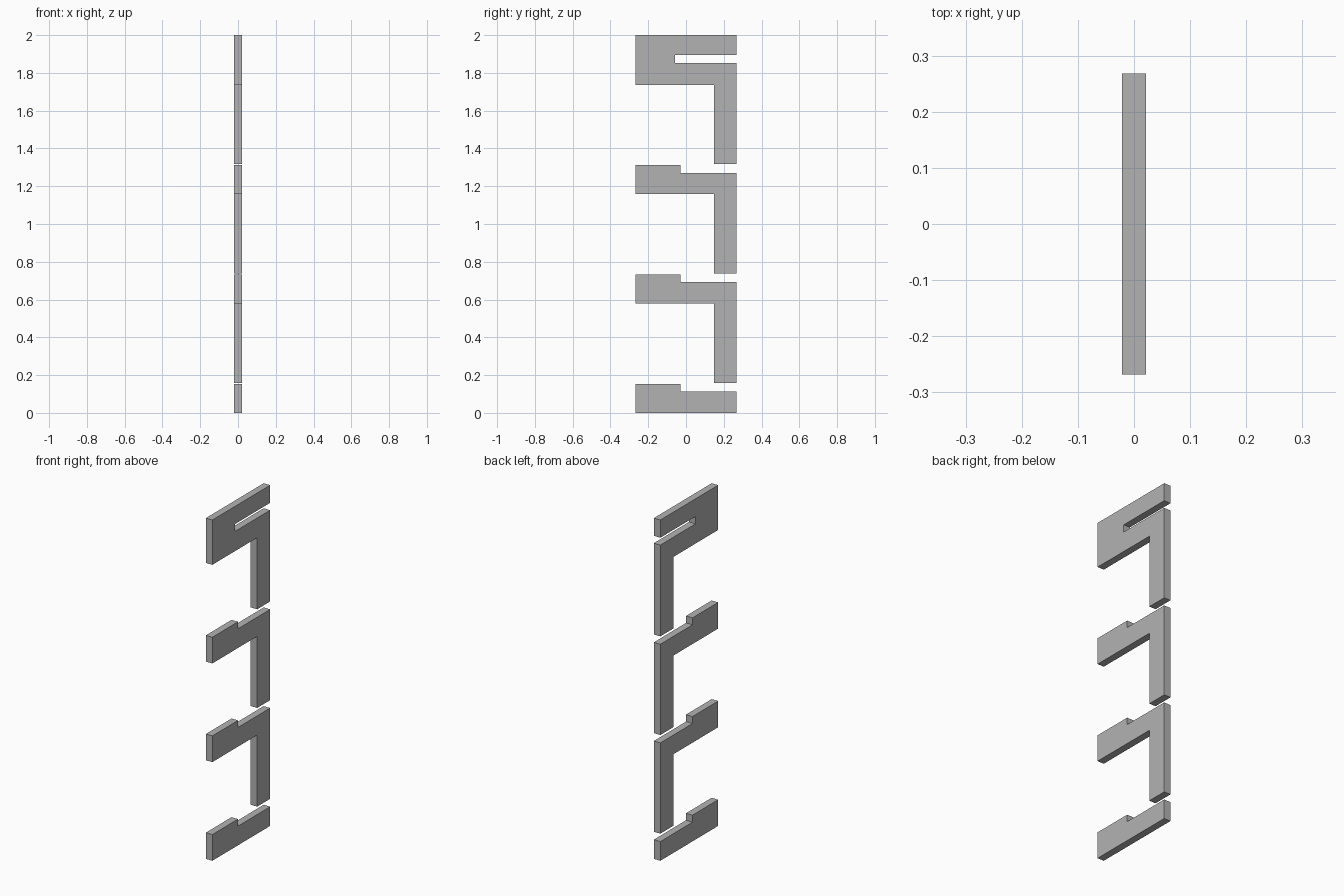
import bpy
import bmesh

cube = bpy.data.objects.get("Cube")
if cube:
    bpy.data.objects.remove(cube, do_unlink=True)

HALF = 0.021                  # half thickness
FRONT, BACK = -0.268, 0.268   # depth limits
LEG = 0.148                   # front face of the legs
STEP = -0.03                  # end of the raised front block
PITCH = 0.579                 # height between tiers

grey = bpy.data.materials.new("mid grey")
grey.use_nodes = True
colour = (0.45, 0.45, 0.45, 1)
grey.diffuse_color = colour
grey.node_tree.nodes["Principled BSDF"].inputs["Base Color"].default_value = colour


def plate(name, profile):
    """Extrude a closed (y, z) outline across the thickness."""
    bm = bmesh.new()
    face = bm.faces.new([bm.verts.new((-HALF, y, z)) for y, z in profile])
    out = bmesh.ops.extrude_face_region(bm, geom=[face])
    moved = [v for v in out["geom"] if isinstance(v, bmesh.types.BMVert)]
    bmesh.ops.translate(bm, verts=moved, vec=(2 * HALF, 0, 0))
    bmesh.ops.recalc_face_normals(bm, faces=bm.faces)
    mesh = bpy.data.meshes.new(name)
    bm.to_mesh(mesh)
    bm.free()
    mesh.materials.append(grey)
    obj = bpy.data.objects.new(name, mesh)
    bpy.context.collection.objects.link(obj)


def underside(z, leg):
    """Bottom outline from front to back, with an optional rear leg."""
    if not leg:
        return [(FRONT, z), (BACK, z)]
    return [(FRONT, z), (LEG, z), (LEG, z - 0.42), (BACK, z - 0.42)]


def stepped_top(z):
    """Top outline from back to front, with the raised front block."""
    return [(BACK, z + 0.113), (STEP, z + 0.113),
            (STEP, z + 0.154), (FRONT, z + 0.154)]


# Base and the two middle tiers
for i, name in enumerate(("base_bar", "lower_bracket", "upper_bracket")):
    z = i * PITCH
    plate(name, underside(z, i > 0) + stepped_top(z))

# Top tier with its slot open to the back
z = 3 * PITCH
plate("top_bracket", underside(z, True) + [
    (BACK, 1.853), (-0.058, 1.853), (-0.058, 1.896),
    (BACK, 1.896), (BACK, 2.0), (FRONT, 2.0)])
